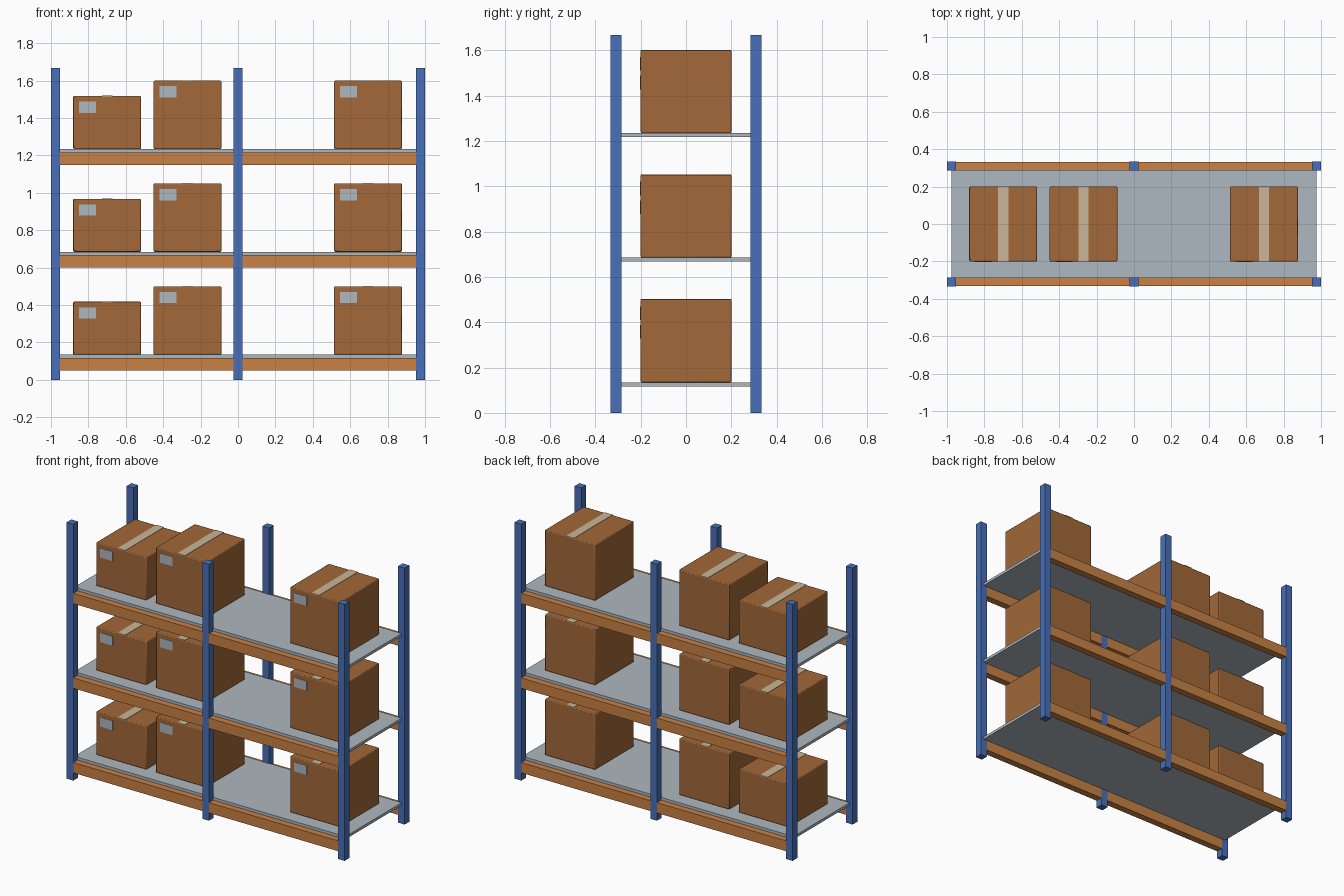
import bpy

default = bpy.data.objects.get("Cube")
if default:
    bpy.data.objects.remove(default, do_unlink=True)


def material(name, rgb):
    m = bpy.data.materials.new(name)
    m.use_nodes = True
    m.diffuse_color = (*rgb, 1)
    m.node_tree.nodes["Principled BSDF"].inputs["Base Color"].default_value = (*rgb, 1)
    return m


BLUE = material("blue_paint", (0.065, 0.16, 0.48))
ORANGE = material("orange_paint", (0.58, 0.22, 0.06))
GREY = material("steel_grey", (0.42, 0.48, 0.53))
CARD = material("cardboard", (0.36, 0.14, 0.04))
TAPE = material("packing_tape", (0.58, 0.47, 0.31))


def block(name, low, high, mat, bevel=0):
    """Axis-aligned block between two opposite corners."""
    size = [b - a for a, b in zip(low, high)]
    centre = [(a + b) / 2 for a, b in zip(low, high)]
    bpy.ops.mesh.primitive_cube_add(size=1, location=centre)
    ob = bpy.context.object
    ob.name = name
    ob.scale = size
    bpy.ops.object.transform_apply(location=False, rotation=False, scale=True)
    ob.data.materials.append(mat)
    if bevel:
        mod = ob.modifiers.new("soft_edges", "BEVEL")
        mod.width = bevel
        mod.segments = 2
        bpy.ops.object.shade_smooth_by_angle()
    return ob


HEIGHT, POST = 1.667, 0.048
OUTER = 0.333
INNER = OUTER - POST
GAP = 0.001  # keeps beam faces just inside the post faces


def carton(label, x, z, height):
    """Cardboard box with a tape strip on top and a label on the front."""
    half, depth = 0.181, 0.2
    top = z + height
    block("box_" + label, (x - half, -depth, z), (x + half, depth, top), CARD, 0.005)
    block("tape_" + label, (x - 0.028, -depth, top - 0.002),
          (x + 0.028, depth, top + 0.002), TAPE)
    block("label_" + label, (x - 0.15, -depth - 0.002, top - 0.09),
          (x - 0.06, -depth + 0.002, top - 0.03), GREY)


# Upright posts
for side, y in (("front", -OUTER), ("back", INNER)):
    for place, x in (("right", -1), ("middle", -POST / 2), ("left", 1 - POST)):
        block(f"{side}_{place}_post", (x, y, 0), (x + POST, y + POST, HEIGHT), BLUE)

# Shelves: two beams, a deck and three cartons per level
for level, z in (("lower", 0.05), ("middle", 0.6), ("upper", 1.15)):
    for side, y in (("front", -OUTER), ("back", INNER)):
        block(f"{level}_{side}_beam", (-1 + GAP, y + GAP, z),
              (1 - GAP, y + POST - GAP, z + 0.067), ORANGE)
    deck_top = z + 0.085
    block(f"{level}_deck", (-0.976, -INNER - 0.004, z + 0.067),
          (0.976, INNER + 0.004, deck_top), GREY)
    carton(f"{level}_small", -0.7, deck_top, 0.283)
    carton(f"{level}_tall", -0.27, deck_top, 0.365)
    carton(f"{level}_far", 0.695, deck_top, 0.365)
